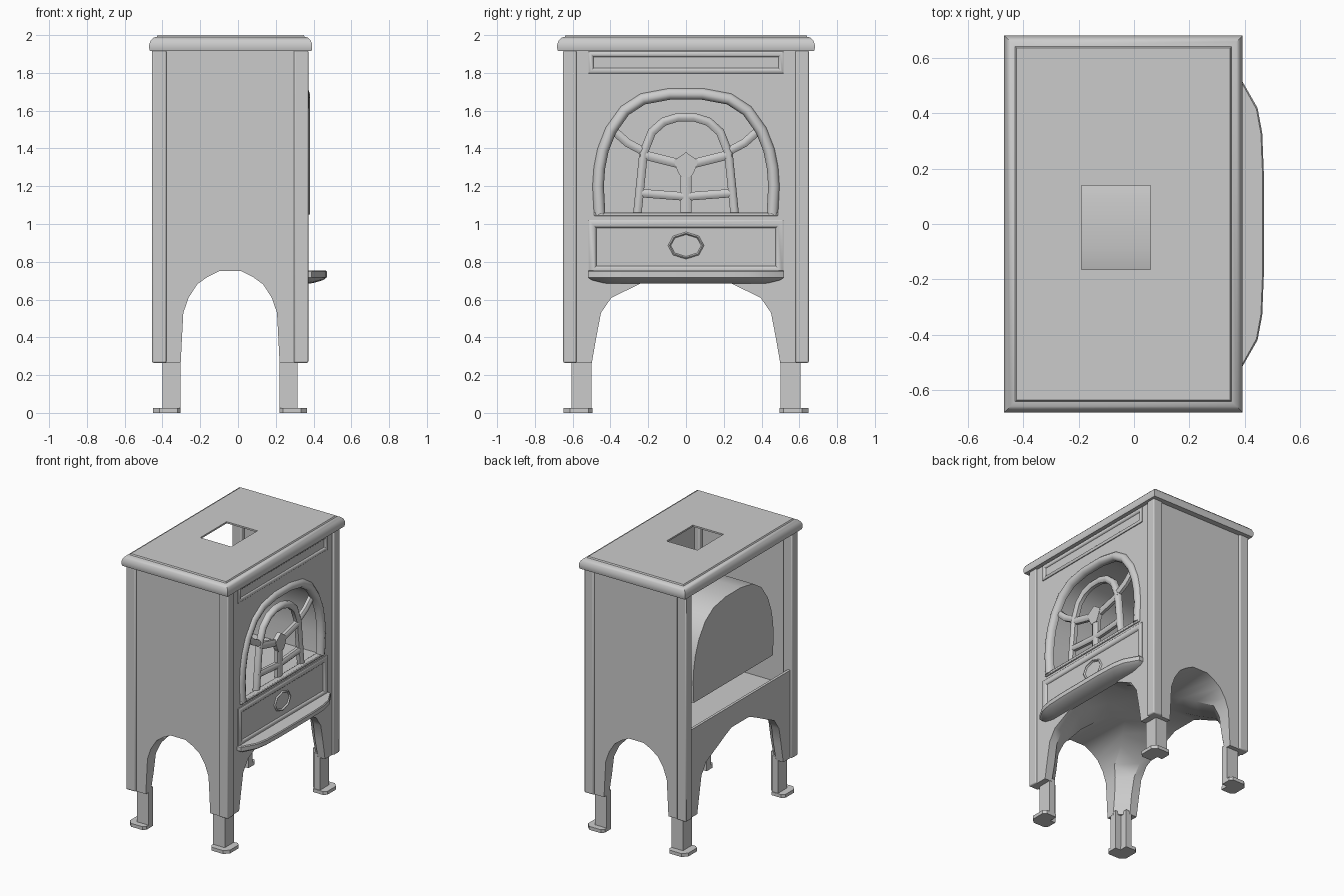
import bpy, bmesh, math
from mathutils import Vector

if "Cube" in bpy.data.objects:
    bpy.data.objects.remove(bpy.data.objects["Cube"])

CX = -0.0415  # body centre in x (the ash lip sticks out on +x)


def finish(name, bm, smooth=True, angle=35):
    bmesh.ops.recalc_face_normals(bm, faces=bm.faces)
    me = bpy.data.meshes.new(name)
    bm.to_mesh(me)
    bm.free()
    ob = bpy.data.objects.new(name, me)
    bpy.context.collection.objects.link(ob)
    bpy.ops.object.select_all(action='DESELECT')
    bpy.context.view_layer.objects.active = ob
    ob.select_set(True)
    if smooth:
        bpy.ops.object.shade_smooth_by_angle(angle=math.radians(angle))
    return ob


def loft(name, rings, caps=(True, True), cyclic=False, smooth=True, angle=35):
    bm = bmesh.new()
    vs = [[bm.verts.new(p) for p in r] for r in rings]
    n = len(vs[0])
    for i in range(len(vs) if cyclic else len(vs) - 1):
        a, b = vs[i], vs[(i + 1) % len(vs)]
        for j in range(n):
            k = (j + 1) % n
            bm.faces.new((a[j], a[k], b[k], b[j]))
    if not cyclic:
        if caps[0]:
            bm.faces.new(vs[0])
        if caps[1]:
            bm.faces.new(vs[-1])
    return finish(name, bm, smooth, angle)


def rect(x0, x1, y0, y1, z):
    return [(x0, y0, z), (x1, y0, z), (x1, y1, z), (x0, y1, z)]


def box(name, x0, x1, y0, y1, z0, z1, bevel=0):
    ob = loft(name, [rect(x0, x1, y0, y1, z0), rect(x0, x1, y0, y1, z1)], smooth=False)
    if bevel:
        m = ob.modifiers.new("bevel", 'BEVEL')
        m.width, m.segments = bevel, 2
        bpy.ops.object.shade_smooth_by_angle(angle=math.radians(35))
    return ob


def inset(path, d, closed):
    """Offset a y-z path to its left by d, with mitred corners."""
    P = [Vector(p) for p in path]
    out = []
    for i, p in enumerate(P):
        a = P[i - 1] if closed or i else None
        b = P[(i + 1) % len(P)] if closed or i < len(P) - 1 else None
        t1 = (p - a).normalized() if a else (b - p).normalized()
        t2 = (b - p).normalized() if b else t1
        n1, n2 = Vector((-t1.y, t1.x)), Vector((-t2.y, t2.x))
        m = (n1 + n2).normalized()
        out.append(p + m * (d / max(m.dot(n1), 0.3)))
    return out


def band(name, path, section, closed=False):
    """Sweep a section of (offset, x) along a y-z path."""
    cols = [(inset(path, d, closed), x) for d, x in section]
    rings = [[(x, c[i].x, c[i].y) for c, x in cols] for i in range(len(path))]
    return loft(name, rings, cyclic=closed, angle=50)


def mirrored(half):
    return half + [(-y, z) for y, z in reversed(half)]


def frame_path(w, z0, z1):
    return [(-w, z0), (w, z0), (w, z1), (-w, z1)]


def cut(ob, cutter):
    m = ob.modifiers.new("cut", 'BOOLEAN')
    m.object, m.operation, m.solver = cutter, 'DIFFERENCE', 'EXACT'
    bpy.ops.object.select_all(action='DESELECT')
    bpy.context.view_layer.objects.active = ob
    ob.select_set(True)
    bpy.ops.object.modifier_apply(modifier="cut")
    bpy.data.objects.remove(cutter)
    bpy.ops.object.shade_smooth_by_angle(angle=math.radians(35))


# Top plate: moulded edge, hollow underneath, flue hole
prof = [(0.07, 1.988), (0.07, 1.915), (0.004, 1.915), (0, 1.93), (0, 1.95), (0.008, 1.972),
        (0.022, 1.986), (0.04, 1.991), (0.045, 2.0)]
rings = [rect(-0.47 + o, 0.393 - o, -0.682 + o, 0.682 - o, z) for o, z in prof]
rings += [rect(-0.19, 0.06, -0.165, 0.14, z) for z in (2.0, 1.988)]
loft("top_plate", rings, cyclic=True)

# Base with legs: block hollowed by a crossing pair of arches
base = box("leg_base", CX - 0.3995, CX + 0.3995, -0.637, 0.637, 0.265, 0.775)
rings = []
O = 0.9
for z, a, b, c in [(0.2, 0.265, 0.51, 0.08), (0.4, 0.255, 0.475, 0.08), (0.53, 0.248, 0.45, 0.09),
                   (0.61, 0.22, 0.395, 0.12), (0.68, 0.175, 0.25, 0.14), (0.72, 0.12, 0.17, 0.14),
                   (0.75, 0.06, 0.1, 0.12)]:
    q = [(O, b), (a + c, b), (a, b + c), (a, O)]
    ring = q + [(-x, y) for x, y in reversed(q)]
    ring += [(-x, -y) for x, y in ring]
    rings.append([(CX + x, y, z) for x, y in ring])
cut(base, loft("arch_cutter", rings, smooth=False))

# Corner posts, angle-section lower legs and feet
leg = [(0.3575, 0.605), (0.2625, 0.605), (0.2625, 0.555), (0.31, 0.555), (0.31, 0.5), (0.3575, 0.5)]
foot = [(0.375, 0.648), (0.28, 0.648), (0.2625, 0.625), (0.2625, 0.56), (0.305, 0.56), (0.305, 0.495),
        (0.385, 0.495), (0.4075, 0.515), (0.4075, 0.615)]
for sx, ex in ((1, "front"), (-1, "rear")):
    for sy, ey in ((1, "left"), (-1, "right")):
        tag = f"{ex}_{ey}"
        xs = sorted((CX + sx * 0.3375, CX + sx * 0.414))
        ys = sorted((sy * 0.58, sy * 0.65))
        box("corner_post_" + tag, *xs, *ys, 0.265, 1.92, bevel=0.008)
        for nm, pts, zs in (("lower_leg_", leg, (0, 0.29)), ("foot_", foot, (0, 0.025))):
            loft(nm + tag, [[(CX + sx * u, sy * v, z) for u, v in pts] for z in zs], smooth=False)

# Side walls and low back wall
for sy, nm in ((1, "left"), (-1, "right")):
    ys = sorted((sy * 0.617, sy * 0.637))
    box("side_wall_" + nm, CX - 0.3995, CX + 0.3995, *ys, 0.77, 1.95)
box("back_wall", CX - 0.3995, CX - 0.38, -0.6, 0.6, 0.77, 0.91)

# Front wall with arched door opening
door = mirrored([(0.487, 1.05), (0.495, 1.2), (0.488, 1.3), (0.468, 1.4), (0.425, 1.51), (0.345, 1.622),
                 (0.24, 1.69), (0.09, 1.718)])
opening = [(p.x, p.y) for p in inset(door, 0.028, False)]
wall = box("front_wall", 0.338, 0.358, -0.62, 0.62, 0.77, 1.95)
cut(wall, loft("door_cutter", [[(x, y, z) for y, z in opening] for x in (0.2, 0.5)], smooth=False))

# Firebox: arched tunnel closed at the rear
loft("firebox", [[(x, y, z) for y, z in opening] for x in (0.345, -0.385)], caps=(False, True))

# Door frame and sill
band("door_frame", door, [(0, 0.335), (0, 0.36), (0.012, 0.375), (0.032, 0.382), (0.05, 0.374),
                          (0.06, 0.355), (0.06, 0.335)])
box("door_sill", 0.33, 0.37, -0.487, 0.487, 1.042, 1.062, bevel=0.005)

# Window grille
arch = mirrored([(0.28, 1.055), (0.247, 1.38), (0.2, 1.5), (0.13, 1.562), (0.045, 1.588)])
band("grille_arch", arch, [(0, 0.315), (0, 0.342), (0.014, 0.354), (0.03, 0.354), (0.045, 0.342),
                           (0.045, 0.315)])


def bar(name, path, w):
    return band(name, path, [(-w, 0.318), (-w, 0.34), (-w * 0.4, 0.35), (w * 0.4, 0.35),
                             (w, 0.34), (w, 0.318)])


for s, nm in ((1, "left"), (-1, "right")):
    bar("grille_branch_" + nm, [(s * 0.235, 1.39), (s * 0.31, 1.43), (s * 0.4, 1.51)], 0.022)
    bar("grille_arm_" + nm, [(s * 0.24, 1.37), (s * 0.12, 1.34), (s * 0.02, 1.315)], 0.024)
bar("grille_column", [(0, 1.055), (0, 1.3)], 0.03)
bar("grille_crossbar", [(0.26, 1.165), (0, 1.145), (-0.26, 1.165)], 0.022)
hub = [(0, 1.38), (0.065, 1.335), (0.045, 1.28), (0.028, 1.25), (-0.028, 1.25), (-0.045, 1.28), (-0.065, 1.335)]
loft("grille_hub", [[(x, y, z) for y, z in hub] for x in (0.32, 0.352)], smooth=False)

# Vent frame above and drawer frame below the door
band("vent_frame", frame_path(0.517, 1.798, 1.912),
     [(0, 0.345), (0, 0.364), (0.008, 0.37), (0.018, 0.37), (0.028, 0.359), (0.028, 0.345)], True)
band("drawer_frame", frame_path(0.517, 0.735, 1.022),
     [(0, 0.345), (0, 0.366), (0.008, 0.372), (0.03, 0.372), (0.042, 0.36), (0.042, 0.345)], True)

# Drawer emblem: plain raised eight-sided ring
oval = [(0.098 * math.cos(k * math.tau / 8), 0.886 + 0.074 * math.sin(k * math.tau / 8)) for k in range(8)]
band("drawer_ring", oval, [(0, 0.345), (0.003, 0.364), (0.009, 0.368), (0.015, 0.36), (0.018, 0.345)], True)

# Ash lip
half = [(0.345, 0.52), (0.39, 0.52), (0.447, 0.42), (0.464, 0.33), (0.47, 0.18)]
outline = half + [(x, -y) for x, y in reversed(half)]
loft("ash_lip", [[(0.345 + (x - 0.345) * s, y * (1 - (1 - s) * 0.28), z) for x, y in outline]
                 for z, s in [(0.755, 0.96), (0.748, 1), (0.718, 1), (0.703, 0.85), (0.69, 0.5), (0.684, 0.25)]])
